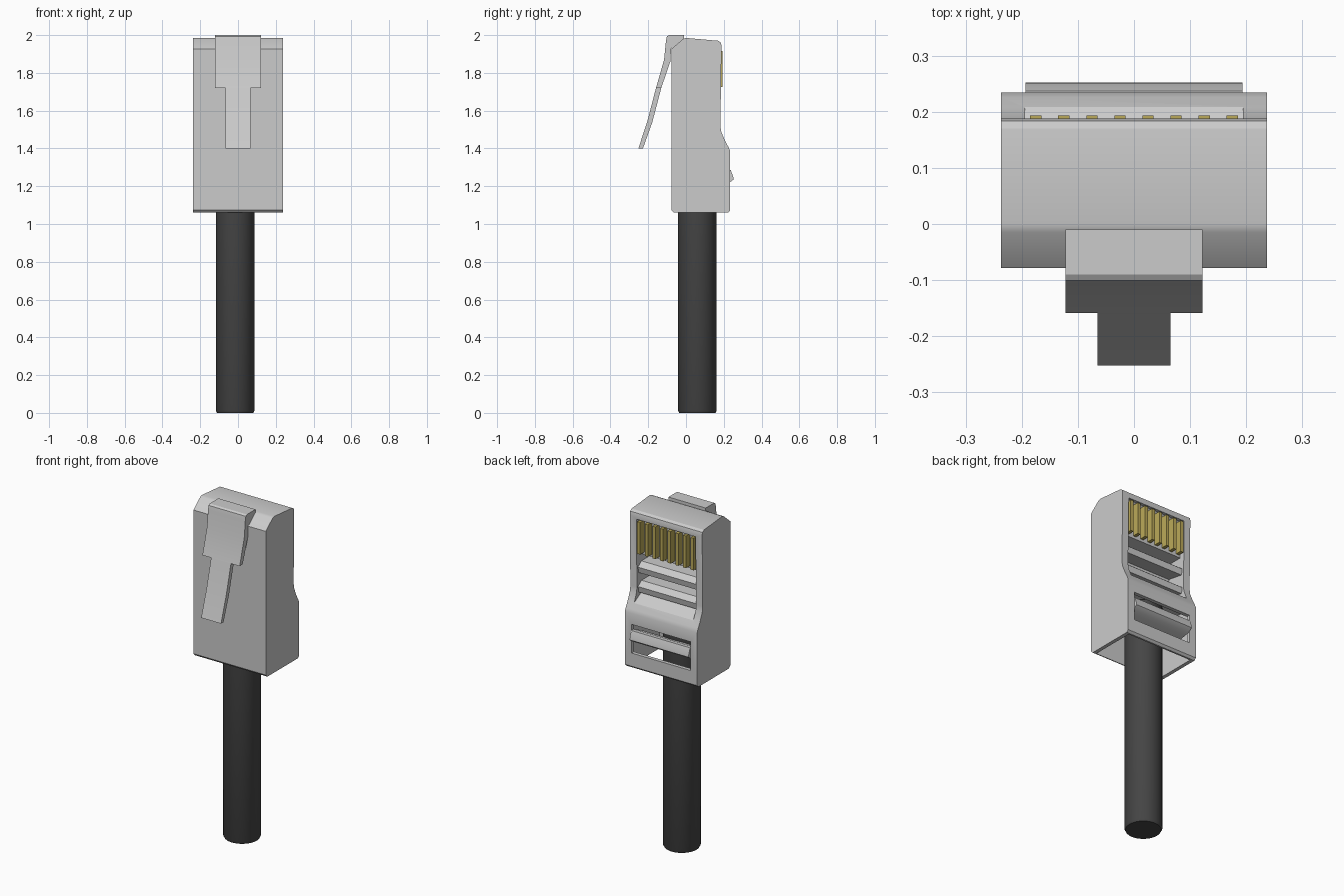
import bpy, bmesh, math

if "Cube" in bpy.data.objects:
    bpy.data.objects.remove(bpy.data.objects["Cube"])


def prism(name, profile, x0, x1):
    """Extrude a (y, z) profile from x0 to x1."""
    bm = bmesh.new()
    face = bm.faces.new([bm.verts.new((x0, y, z)) for y, z in profile])
    ext = bmesh.ops.extrude_face_region(bm, geom=[face])
    for v in ext["geom"]:
        if isinstance(v, bmesh.types.BMVert):
            v.co.x = x1
    bmesh.ops.recalc_face_normals(bm, faces=bm.faces)
    mesh = bpy.data.meshes.new(name)
    bm.to_mesh(mesh)
    bm.free()
    ob = bpy.data.objects.new(name, mesh)
    bpy.context.collection.objects.link(ob)
    return ob


def box(name, x0, x1, y0, y1, z0, z1):
    return prism(name, [(y0, z0), (y1, z0), (y1, z1), (y0, z1)], x0, x1)


def cut(target, cutter):
    cutter.hide_render = True
    mod = target.modifiers.new("cut", "BOOLEAN")
    mod.operation = "DIFFERENCE"
    mod.solver = "EXACT"
    mod.object = cutter
    bpy.context.view_layer.objects.active = target
    bpy.ops.object.modifier_apply(modifier=mod.name)
    bpy.data.objects.remove(cutter)


def smooth(ob, angle=30):
    bpy.ops.object.select_all(action="DESELECT")
    ob.select_set(True)
    bpy.context.view_layer.objects.active = ob
    bpy.ops.object.shade_smooth_by_angle(angle=math.radians(angle))


def material(name, color):
    mat = bpy.data.materials.new(name)
    mat.diffuse_color = color
    mat.use_nodes = True
    mat.node_tree.nodes["Principled BSDF"].inputs["Base Color"].default_value = mat.diffuse_color
    return mat


gold = material("gold", (0.5, 0.4, 0.1, 1))
black = material("dark_rubber", (0.06, 0.06, 0.06, 1))

# Plug housing: side profile with a stepped back and chamfered front top
housing = prism("housing", [
    (-0.078, 1.075), (-0.063, 1.06), (0.222, 1.06), (0.234, 1.072),
    (0.234, 1.385), (0.226, 1.405), (0.207, 1.44), (0.186, 1.49),
    (0.182, 1.52), (0.188, 1.945), (0.184, 1.96), (0.170, 1.97),
    (0.0, 1.985), (-0.015, 1.98), (-0.078, 1.926)], -0.237, 0.237)

# Back recess, strain-relief slot and the tapering cable entry
cut(housing, prism("recess_cutter", [
    (0.27, 1.435), (0.212, 1.435), (0.10, 1.50), (0.06, 1.52),
    (0.06, 1.71), (0.155, 1.71), (0.155, 1.91), (0.17, 1.925),
    (0.27, 1.925)], -0.194, 0.194))
cut(housing, prism("entry_cutter", [
    (-0.058, 1.0), (0.212, 1.0), (0.212, 1.32), (0.16, 1.38),
    (-0.04, 1.38), (-0.058, 1.32)], -0.215, 0.215))
cut(housing, box("slot_cutter", -0.193, 0.193, 0.19, 0.30, 1.15, 1.32))
smooth(housing)

# Hinged strain-relief bar in the slot
smooth(prism("strain_relief_bar", [
    (0.14, 1.20), (0.225, 1.215), (0.252, 1.235), (0.250, 1.25),
    (0.237, 1.285), (0.215, 1.285), (0.14, 1.25)], -0.193, 0.193))

# Two louvre ribs below the contacts
for i, z in enumerate((1.60, 1.485)):
    prism(f"louvre_rib_{i + 1}", [
        (0.05, z + 0.02), (0.165, z), (0.172, z + 0.035),
        (0.14, z + 0.06), (0.05, z + 0.06)], -0.196, 0.196)

# Eight gold contacts
for i in range(8):
    x = (i - 3.5) * 0.05
    contact = box(f"contact_{i + 1}", x - 0.01, x + 0.01,
                  0.14, 0.193, 1.725, 1.915)
    contact.data.materials.append(gold)

# Latch: wide hooked head and narrow release tab
smooth(prism("latch_head", [
    (-0.01, 1.95), (-0.01, 2.0), (-0.09, 2.0), (-0.101, 1.993),
    (-0.106, 1.97), (-0.116, 1.87), (-0.159, 1.72), (-0.131, 1.72),
    (-0.083, 1.86), (-0.079, 1.93)], -0.122, 0.122))
smooth(prism("latch_tab", [
    (-0.131, 1.72), (-0.159, 1.72), (-0.203, 1.55), (-0.252, 1.40),
    (-0.228, 1.40), (-0.178, 1.54)], -0.065, 0.065))

# Cable, slightly off centre, running up into the housing
bm = bmesh.new()
N, R = 40, 0.102
rings = []
for z, r in ((0, R - 0.006), (0.012, R), (1.37, R)):
    rings.append([bm.verts.new((-0.015 + r * math.cos(2 * math.pi * k / N),
                                0.06 + r * math.sin(2 * math.pi * k / N), z))
                  for k in range(N)])
for a, b in zip(rings, rings[1:]):
    for k in range(N):
        bm.faces.new((a[k], a[(k + 1) % N], b[(k + 1) % N], b[k]))
bm.faces.new(rings[0][::-1])
bm.faces.new(rings[-1])
mesh = bpy.data.meshes.new("cable")
bm.to_mesh(mesh)
bm.free()
cable = bpy.data.objects.new("cable", mesh)
bpy.context.collection.objects.link(cable)
cable.data.materials.append(black)
smooth(cable, 40)
